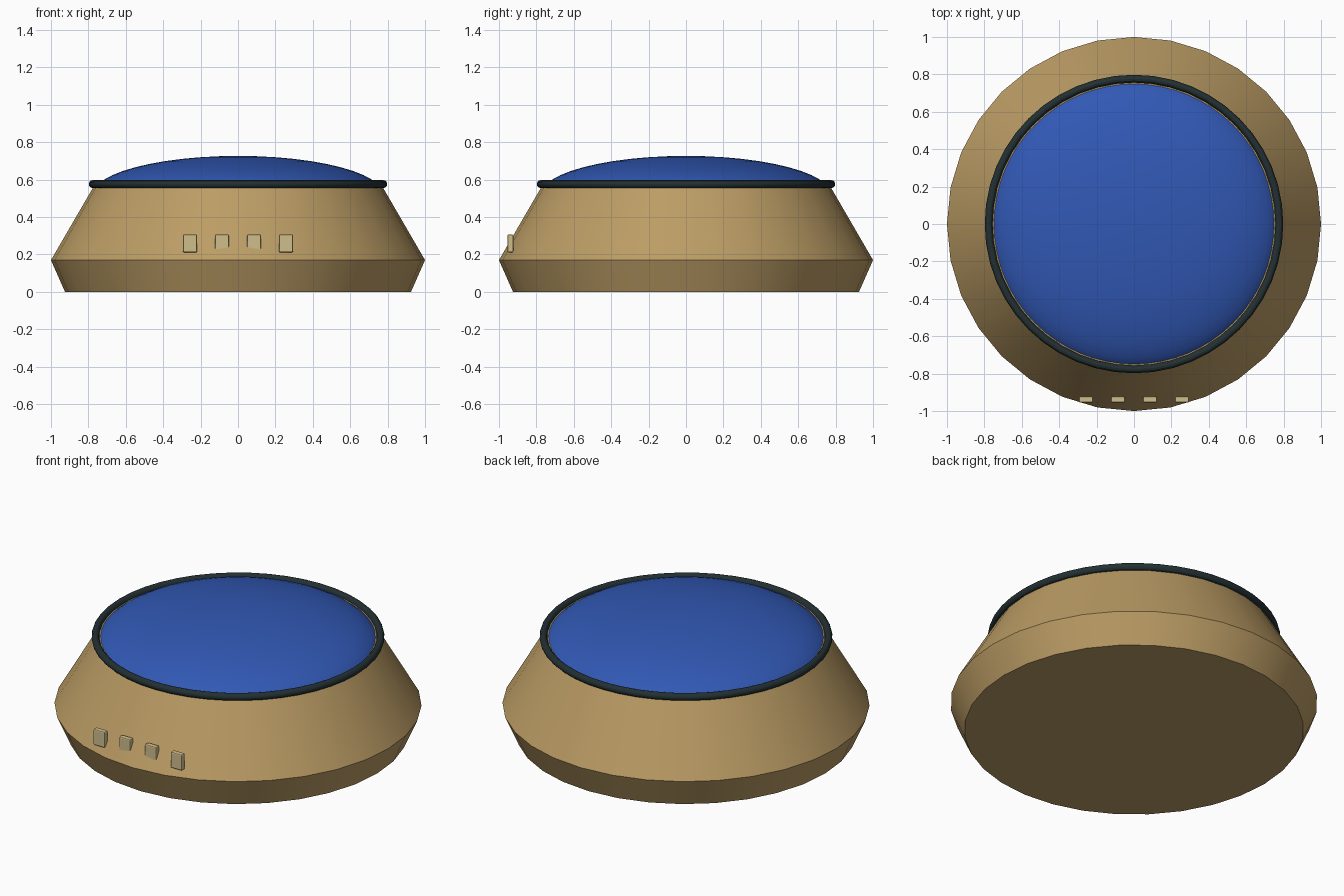
import bpy, bmesh, math

if "Cube" in bpy.data.objects:
    bpy.data.objects.remove(bpy.data.objects["Cube"])


def material(name, rgb):
    m = bpy.data.materials.new(name)
    m.diffuse_color = (*rgb, 1)
    m.use_nodes = True
    m.node_tree.nodes["Principled BSDF"].inputs["Base Color"].default_value = m.diffuse_color
    return m


tan = material("tan", (0.50, 0.335, 0.13))
blue = material("blue", (0.031, 0.098, 0.46))
dark = material("dark_green_grey", (0.017, 0.03, 0.033))
cream = material("cream", (0.62, 0.51, 0.26))


def smooth(ob, degrees=30):
    bpy.ops.object.select_all(action='DESELECT')
    ob.select_set(True)
    bpy.context.view_layer.objects.active = ob
    bpy.ops.object.shade_smooth_by_angle(angle=math.radians(degrees))


def lathe(name, profile, sides, mat, closed=False):
    """Spin (radius, z) points about z; open ends are capped, radius 0 is a pole."""
    bm = bmesh.new()
    rings = []
    for r, z in profile:
        if r < 1e-5:
            rings.append([bm.verts.new((0, 0, z))] * sides)
        else:
            rings.append([bm.verts.new((r * math.cos(2 * math.pi * i / sides),
                                        r * math.sin(2 * math.pi * i / sides), z))
                          for i in range(sides)])
    pairs = list(zip(rings, rings[1:]))
    if closed:
        pairs.append((rings[-1], rings[0]))
    for a, b in pairs:
        for i in range(sides):
            j = (i + 1) % sides
            bm.faces.new(list(dict.fromkeys((a[i], a[j], b[j], b[i]))))
    if not closed:
        for ring in (rings[0], rings[-1]):
            if ring[0] is not ring[1]:
                bm.faces.new(ring)
    bmesh.ops.recalc_face_normals(bm, faces=bm.faces)
    me = bpy.data.meshes.new(name)
    bm.to_mesh(me)
    bm.free()
    me.materials.append(mat)
    ob = bpy.data.objects.new(name, me)
    bpy.context.collection.objects.link(ob)
    smooth(ob)
    return ob


# Flared housing with a widest edge low down
lathe("housing", [(0.925, 0), (1.0, 0.17), (0.765, 0.575)], 32, tan)

# Shallow dome sunk into the housing
steps = 12
lathe("dome", [(0.777 * math.cos(math.pi / 2 * k / steps),
                0.52 + 0.207 * math.sin(math.pi / 2 * k / steps))
               for k in range(steps + 1)], 64, blue)

# Round rim around the dome
lathe("rim", [(0.777 + 0.021 * math.cos(math.pi / 6 * k),
               0.576 + 0.021 * math.sin(math.pi / 6 * k))
              for k in range(12)], 48, dark, closed=True)

# Row of four buttons on the front
for n in range(4):
    bpy.ops.mesh.primitive_cube_add(size=1, location=((n - 1.5) * 0.171, -0.939, 0.259))
    button = bpy.context.object
    button.name = f"button_{n + 1}"
    button.scale = (0.076, 0.032, 0.096)
    bpy.ops.object.transform_apply(location=False, rotation=False, scale=True)
    button.data.materials.append(cream)
    bevel = button.modifiers.new("soft_edges", 'BEVEL')
    bevel.width = 0.007
    bevel.segments = 2
